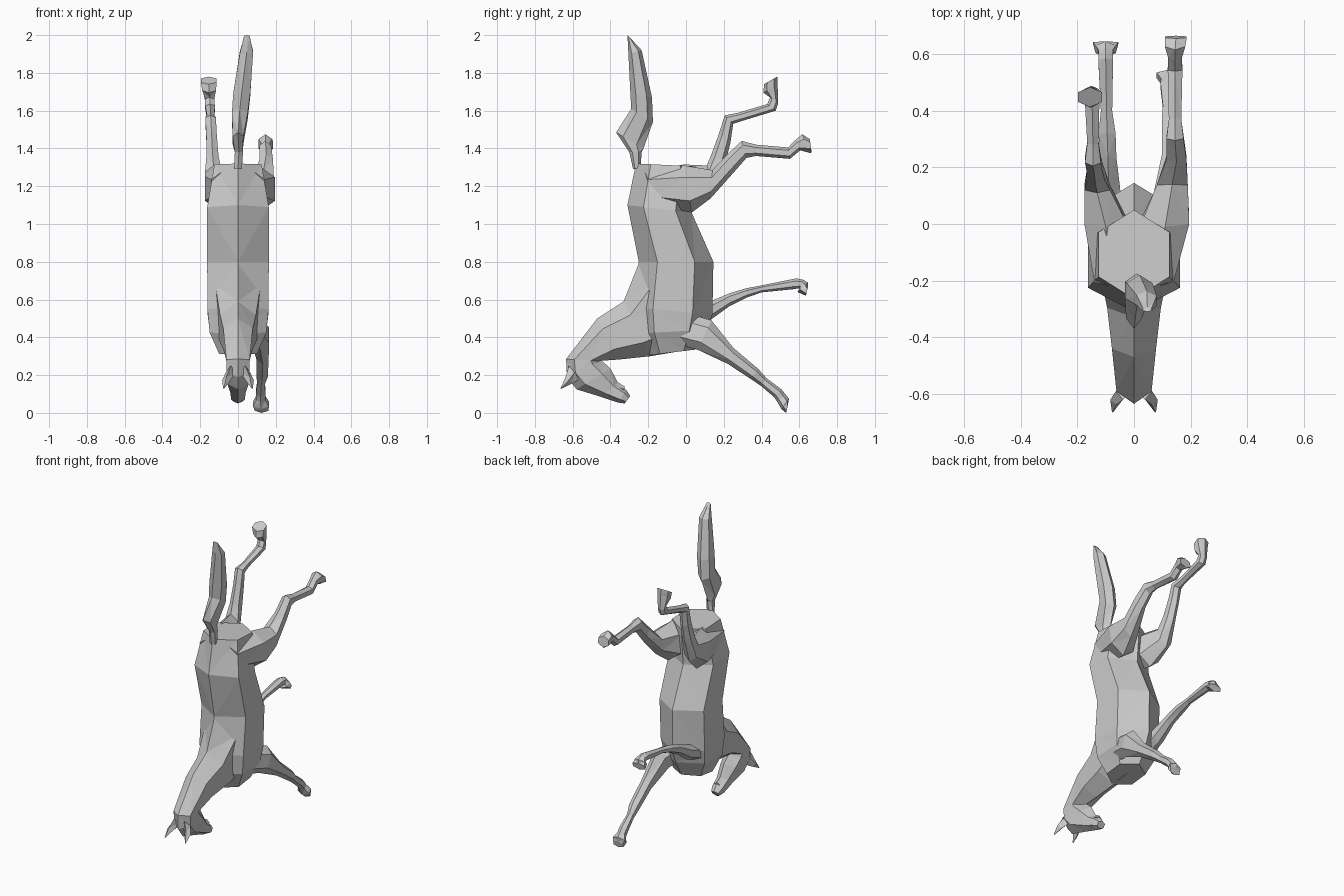
import bpy, bmesh
from math import cos, sin, pi


def loft(name, rings, sides=6):
    """Ring = (y1, z1, y2, z2, x, half_width): a cross-section spanning two profile points."""
    bm = bmesh.new()
    loops = []
    widest = max(abs(cos(2 * pi * i / sides + pi / 2)) for i in range(sides))
    for y1, z1, y2, z2, x, w in rings:
        loop = []
        for i in range(sides):
            a = 2 * pi * i / sides + pi / 2
            t = 0.5 - 0.5 * sin(a)
            loop.append(bm.verts.new((x + w * cos(a) / widest,
                                      y1 + (y2 - y1) * t, z1 + (z2 - z1) * t)))
        loops.append(loop)
    for lo, hi in zip(loops, loops[1:]):
        for i in range(sides):
            j = (i + 1) % sides
            bm.faces.new((lo[i], lo[j], hi[j], hi[i]))
    bm.faces.new(loops[0])
    bm.faces.new(loops[-1])
    bmesh.ops.recalc_face_normals(bm, faces=bm.faces)
    bmesh.ops.triangulate(bm, faces=bm.faces)
    mesh = bpy.data.meshes.new(name)
    bm.to_mesh(mesh)
    bm.free()
    obj = bpy.data.objects.new(name, mesh)
    bpy.context.collection.objects.link(obj)
    return obj


# Trunk, from rump down to chest
loft("body", [
    (-.265, 1.32, .05, 1.305, 0, .125),
    (-.31, 1.10, .03, 1.06, 0, .163),
    (-.25, .80, .145, .80, 0, .163),
    (-.28, .56, .14, .52, 0, .162),
    (-.26, .42, .11, .44, 0, .15),
    (-.20, .305, .05, .335, 0, .10)])

# Neck, from withers to poll
loft("neck", [
    (-.25, .79, .05, .34, 0, .12),
    (-.33, .59, -.19, .30, 0, .095),
    (-.47, .50, -.35, .283, 0, .078),
    (-.635, .285, -.46, .275, 0, .062)])

# Head, lower lip and ears
loft("head", [
    (-.635, .285, -.46, .275, 0, .062),
    (-.63, .19, -.45, .28, 0, .06),
    (-.58, .125, -.40, .235, 0, .056),
    (-.45, .085, -.36, .16, 0, .04),
    (-.36, .055, -.315, .12, 0, .036),
    (-.325, .05, -.295, .09, 0, .025)])
loft("lower_lip", [
    (-.41, .12, -.38, .175, 0, .03),
    (-.33, .11, -.325, .14, 0, .02)], 4)
for side, s in (("left", -1), ("right", 1)):
    loft(side + "_ear", [
        (-.62, .25, -.56, .18, s * .038, .026),
        (-.637, .19, -.605, .155, s * .062, .022),
        (-.665, .13, -.66, .128, s * .075, .003)], 4)

# Tail, pinched at the root and swept upward
loft("tail", [
    (-.28, 1.29, -.24, 1.30, 0, .02),
    (-.30, 1.38, -.235, 1.38, .005, .022),
    (-.37, 1.485, -.225, 1.40, 0, .028),
    (-.29, 1.61, -.175, 1.54, .01, .042),
    (-.295, 1.70, -.18, 1.67, .02, .045),
    (-.305, 1.90, -.235, 1.92, .045, .035),
    (-.31, 2.0, -.295, 1.985, .047, .015)])

# Hind legs, haunch to hoof
loft("right_hind_leg", [
    (-.22, 1.28, -.16, 1.10, .08, .06),
    (-.01, 1.31, .03, 1.06, .11, .085),
    (.14, 1.285, .13, 1.135, .135, .055),
    (.22, 1.37, .25, 1.27, .15, .035),
    (.295, 1.44, .32, 1.35, .145, .03),
    (.37, 1.42, .37, 1.36, .145, .022),
    (.54, 1.405, .55, 1.345, .145, .026),
    (.58, 1.445, .605, 1.39, .145, .024),
    (.615, 1.475, .66, 1.375, .145, .036),
    (.655, 1.45, .665, 1.38, .148, .038)])
loft("left_hind_leg", [
    (-.22, 1.28, -.16, 1.10, -.08, .06),
    (-.01, 1.315, .03, 1.06, -.10, .075),
    (.11, 1.31, .15, 1.16, -.13, .045),
    (.135, 1.37, .21, 1.33, -.135, .032),
    (.175, 1.48, .235, 1.43, -.14, .028),
    (.205, 1.575, .25, 1.53, -.145, .028),
    (.28, 1.59, .295, 1.545, -.145, .02),
    (.43, 1.635, .475, 1.60, -.148, .026),
    (.445, 1.67, .488, 1.64, -.15, .024),
    (.41, 1.695, .485, 1.74, -.153, .036),
    (.413, 1.74, .483, 1.78, -.155, .042)])

# Front legs, shoulder to hoof
loft("right_front_leg", [
    (-.08, .37, .0, .53, .08, .05),
    (.06, .335, .135, .49, .118, .047),
    (.22, .26, .25, .345, .13, .032),
    (.35, .175, .38, .235, .128, .03),
    (.40, .14, .425, .185, .122, .02),
    (.465, .085, .505, .125, .12, .026),
    (.485, .055, .525, .10, .12, .025),
    (.505, .02, .545, .075, .122, .042),
    (.53, 0, .54, .045, .125, .036)])
loft("left_front_leg", [
    (.0, .44, .05, .56, -.09, .05),
    (.12, .485, .14, .595, -.09, .04),
    (.23, .565, .235, .635, -.092, .03),
    (.32, .61, .32, .66, -.095, .03),
    (.40, .638, .40, .675, -.097, .02),
    (.57, .655, .585, .712, -.10, .026),
    (.60, .66, .62, .705, -.10, .025),
    (.59, .64, .645, .69, -.10, .036),
    (.635, .62, .645, .665, -.10, .045)])
